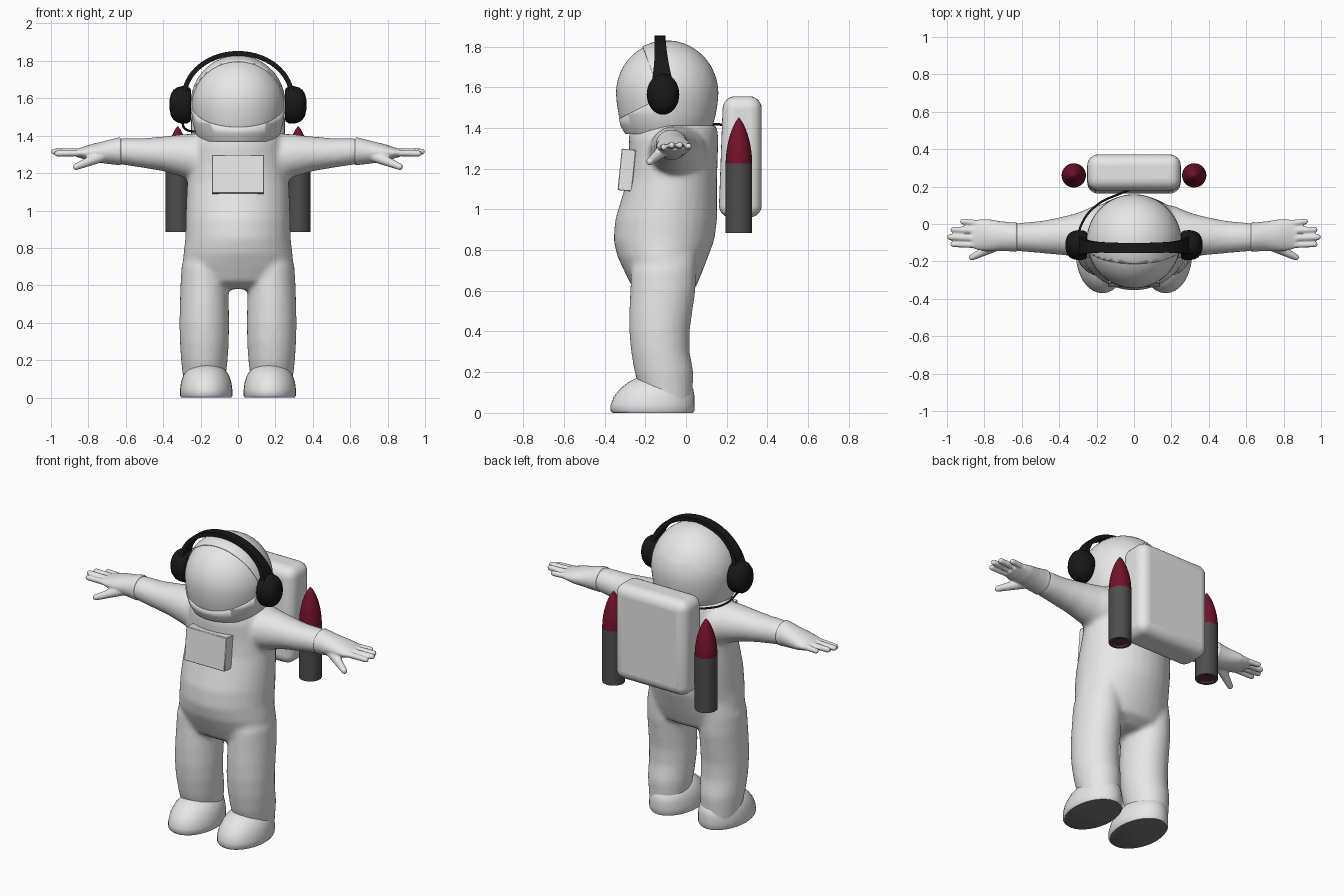
import bpy, bmesh
from math import sin, cos, pi, radians
from mathutils import Vector, Matrix

cube = bpy.data.objects.get("Cube")
if cube:
    bpy.data.objects.remove(cube, do_unlink=True)


def material(name, rgb):
    m = bpy.data.materials.new(name)
    m.use_nodes = True
    m.diffuse_color = (*rgb, 1)
    bsdf = next(n for n in m.node_tree.nodes if n.type == 'BSDF_PRINCIPLED')
    bsdf.inputs["Base Color"].default_value = (*rgb, 1)
    return m


WHITE = material("suit white", (0.8, 0.8, 0.8))
GREY = material("rocket grey", (0.075, 0.075, 0.075))
RED = material("dark red", (0.17, 0.006, 0.024))
BLACK = material("black", (0.009, 0.009, 0.009))
SOLE = material("sole grey", (0.2, 0.2, 0.2))


def ellipse(c, u, v, n=32):
    c, u, v = Vector(c), Vector(u), Vector(v)
    return [c + u * cos(2 * pi * i / n) + v * sin(2 * pi * i / n) for i in range(n)]


def loft(bm, rings):
    """Skin a list of equal point rings and close both ends."""
    loops = [[bm.verts.new(p) for p in r] for r in rings]
    n = len(loops[0])
    for a, b in zip(loops, loops[1:]):
        for i in range(n):
            j = (i + 1) % n
            bm.faces.new((a[i], a[j], b[j], b[i]))
    bm.faces.new(loops[0][::-1])
    bm.faces.new(loops[-1])


def upright(x, rows):
    """Horizontal rings from rows of height, half width, front y, back y."""
    return [ellipse((x, (f + b) / 2, z), (w, 0, 0), (0, (b - f) / 2, 0))
            for z, w, f, b in rows]


def sideways(rows):
    """Rings across x from rows of x, centre z, half height, centre y, half depth."""
    return [ellipse((x, cy, cz), (0, ry, 0), (0, 0, rz)) for x, cz, rz, cy, ry in rows]


def turned(x, y, rows, n=32):
    return [ellipse((x, y, z), (r, 0, 0), (0, r, 0), n) for r, z in rows]


def finish(bm, name, *mats, angle=35):
    bmesh.ops.recalc_face_normals(bm, faces=bm.faces)
    me = bpy.data.meshes.new(name)
    bm.to_mesh(me)
    bm.free()
    ob = bpy.data.objects.new(name, me)
    bpy.context.scene.collection.objects.link(ob)
    for m in mats:
        me.materials.append(m)
    if angle:
        bpy.ops.object.select_all(action='DESELECT')
        ob.select_set(True)
        bpy.context.view_layer.objects.active = ob
        bpy.ops.object.shade_smooth_by_angle(angle=radians(angle))
    return ob


def mirror(ob):
    ob.modifiers.new("mirror", 'MIRROR').use_mirror_merge = False


def fuse(ob, voxel, rounds):
    """Blend overlapping volumes into one soft skin."""
    m = ob.modifiers.new("fuse", 'REMESH')
    m.mode, m.voxel_size, m.use_smooth_shade = 'VOXEL', voxel, True
    s = ob.modifiers.new("soften", 'SMOOTH')
    s.factor, s.iterations = 0.5, rounds


# Suit: torso, legs and sleeves
bm = bmesh.new()
loft(bm, upright(0, [
    (.58, .16, -.2, -.02), (.62, .27, -.265, .05), (.7, .298, -.305, .083),
    (.77, .292, -.338, .11), (.85, .282, -.356, .14), (.95, .28, -.348, .153),
    (1.05, .277, -.318, .153), (1.15, .272, -.288, .153), (1.25, .266, -.278, .156),
    (1.35, .25, -.282, .158), (1.415, .225, -.27, .153)]))
suit = finish(bm, "suit_torso", WHITE, angle=0)
bm = bmesh.new()
bm.from_mesh(suit.data)
for s in (1, -1):
    loft(bm, upright(s * .18, [
        (.03, .105, -.2, .03), (.2, .125, -.253, .037), (.3, .131, -.27, .018),
        (.4, .133, -.279, .018), (.5, .131, -.279, .032), (.6, .128, -.274, .047),
        (.7, .122, -.27, .05), (.78, .1, -.24, .05)]))
    loft(bm, sideways([(s * x, cz, rz, cy, ry) for x, cz, rz, cy, ry in [
        (.1, 1.26, .13, -.03, .15), (.22, 1.282, .13, -.045, .14),
        (.3, 1.294, .114, -.058, .118), (.4, 1.303, .093, -.065, .1),
        (.5, 1.307, .08, -.07, .086), (.62, 1.316, .071, -.07, .076),
        (.66, 1.316, .06, -.07, .065)]]))
bmesh.ops.recalc_face_normals(bm, faces=bm.faces)
bm.to_mesh(suit.data)
bm.free()
suit.name = "suit"
fuse(suit, .013, 10)

# Gloves: cuff, palm and fingers
bm = bmesh.new()
loft(bm, sideways([
    (.625, 1.317, .076, -.07, .081), (.65, 1.316, .072, -.069, .078),
    (.71, 1.312, .061, -.065, .079), (.78, 1.309, .047, -.06, .086),
    (.83, 1.308, .032, -.058, .082), (.87, 1.308, .019, -.057, .07)]))
fingers = [((.8, .0, 1.31), (.915, .013, 1.31), .019, .016),
           ((.82, -.036, 1.312), (.965, -.03, 1.315), .02, .017),
           ((.82, -.077, 1.312), (.983, -.07, 1.315), .02, .017),
           ((.82, -.112, 1.308), (.967, -.109, 1.305), .019, .016),
           ((.72, -.105, 1.295), (.865, -.178, 1.234), .034, .018)]
for a, b, r0, r1 in fingers:
    for k in range(17):
        t = k / 16
        p = Vector(a).lerp(Vector(b), t)
        bmesh.ops.create_uvsphere(bm, u_segments=12, v_segments=8,
                                  radius=r0 + (r1 - r0) * t,
                                  matrix=Matrix.Translation(p))
gloves = finish(bm, "gloves", WHITE, angle=0)
fuse(gloves, .006, 4)
mirror(gloves)

# Boots with dark soles
bm = bmesh.new()
loft(bm, upright(.17, [
    (0, .133, -.36, .035), (.01, .14, -.37, .041), (.04, .14, -.37, .043),
    (.08, .135, -.355, .042), (.12, .122, -.322, .035), (.15, .1, -.285, 0),
    (.168, .07, -.25, -.05), (.177, .03, -.22, -.1)]))
bm.normal_update()
for f in bm.faces:
    f.material_index = int(f.calc_center_median().z < .001)
boots = finish(bm, "boots", WHITE, SOLE, angle=50)
mirror(boots)

# Helmet: bubble visor inside a cut open shell
HEAD = Vector((0, -.095, 1.57))
dome = [(.203, 1.37), (.226, 1.41), (.241, 1.465), (.25, 1.52)]
dome += [(.254 * cos(radians(a)), 1.57 + .26 * sin(radians(a))) for a in range(0, 89, 8)]
bm = bmesh.new()
loft(bm, turned(0, HEAD.y, dome, 64))
bmesh.ops.scale(bm, vec=(.98, .98, .98), space=Matrix.Translation(-HEAD), verts=bm.verts)
finish(bm, "visor", WHITE, angle=40)

bm = bmesh.new()
loft(bm, turned(0, HEAD.y, dome, 64))
cuts = [(Vector((0, -.21, 1.79)), Vector((0, -.16, -.06)).normalized()),
        (Vector((0, -.34, 1.44)), Vector((0, -.07, .14)).normalized())]
for co, no in cuts:
    bmesh.ops.bisect_plane(bm, geom=bm.verts[:] + bm.edges[:] + bm.faces[:],
                           plane_co=co, plane_no=no)
window = [f for f in bm.faces
          if all((f.calc_center_median() - co).dot(no) > 0 for co, no in cuts)]
bmesh.ops.delete(bm, geom=window, context='FACES')
shell = finish(bm, "helmet_shell", WHITE, angle=40)
thick = shell.modifiers.new("thickness", 'SOLIDIFY')
thick.thickness, thick.offset = .008, -1

# Headphones: band, ear cups and cable
bm = bmesh.new()
band = []
for i in range(41):
    a = pi * i / 40
    n = Vector((cos(a), 0, sin(a)))
    c = Vector((.288 * cos(a), -.115 - .013 * sin(a), 1.605 + .235 * sin(a)))
    w = Vector((0, .027 + .03 * (1 - sin(a)) ** 2, 0))
    t = n * .013
    band.append([c - w - t, c + w - t, c + w + t, c - w + t])
loft(bm, band)
finish(bm, "headphone_band", BLACK)

bm = bmesh.new()
loft(bm, [ellipse((x, -.113, 1.565), (0, r * .8, 0), (0, 0, r)) for x, r in [
    (.25, .075), (.256, .09), (.272, .099), (.3, .1), (.325, .094),
    (.345, .08), (.358, .06), (.365, .03)]])
mirror(finish(bm, "ear_cups", BLACK, angle=50))

cable = bpy.data.curves.new("headphone_cable", 'CURVE')
cable.dimensions, cable.bevel_depth = '3D', .006
path = [(-.3, -.1, 1.48), (-.28, .0, 1.435), (-.2, .1, 1.42), (-.08, .16, 1.418), (0, .19, 1.41)]
spline = cable.splines.new('BEZIER')
spline.bezier_points.add(len(path) - 1)
for pt, co in zip(spline.bezier_points, path):
    pt.co = co
    pt.handle_left_type = pt.handle_right_type = 'AUTO'
cable.materials.append(BLACK)
bpy.context.scene.collection.objects.link(bpy.data.objects.new("headphone_cable", cable))


def box(name, size, place, tilt=0, bevel=0, segments=1, mat=WHITE):
    bm = bmesh.new()
    m = Matrix.Translation(place) @ Matrix.Rotation(tilt, 4, 'X') @ Matrix.Diagonal((*size, 1))
    bmesh.ops.create_cube(bm, size=1, matrix=m)
    ob = finish(bm, name, mat)
    if bevel:
        b = ob.modifiers.new("round", 'BEVEL')
        b.width, b.segments = bevel, segments
    return ob


# Chest panel with thin ribs
box("chest_panel", (.28, .07, .205), (0, -.291, 1.193), -.1, .003)
for i in range(3):
    box(f"panel_rib_{i + 1}", (.13, .006, .006), (-.06, -.32 + i * .002, 1.22 + i * .02), -.1)

# Backpack, leaning slightly at the front
pack = box("backpack", (.5, .212, .595), (0, .266, 1.258), 0, .06, 6)
for v in pack.data.vertices:
    if v.co.y < .2 and v.co.z > 1.2:
        v.co.y += .022
for p in pack.data.polygons:
    p.use_smooth = True

# Rocket boosters: casing, nose and nozzle
RX, RY, RR = .322, .26, .065
bm = bmesh.new()
loft(bm, turned(RX, RY, [(.046, .91), (.046, .885), (RR, .885), (RR, 1.225)]))
mirror(finish(bm, "rocket_casings", GREY))

bm = bmesh.new()
loft(bm, turned(RX, RY, [(RR * (1 - (k / 14.1) ** 2) ** .8, 1.222 + .228 * k / 14)
                         for k in range(15)]))
mirror(finish(bm, "rocket_noses", RED, angle=60))

bm = bmesh.new()
bmesh.ops.create_circle(bm, cap_ends=True, cap_tris=True, segments=16, radius=.046,
                        matrix=Matrix.Translation((RX, RY, .895)) @ Matrix.Rotation(pi, 4, 'X'))
for i, f in enumerate(bm.faces):
    f.material_index = i % 2
mirror(finish(bm, "rocket_nozzles", RED, GREY, angle=0))
